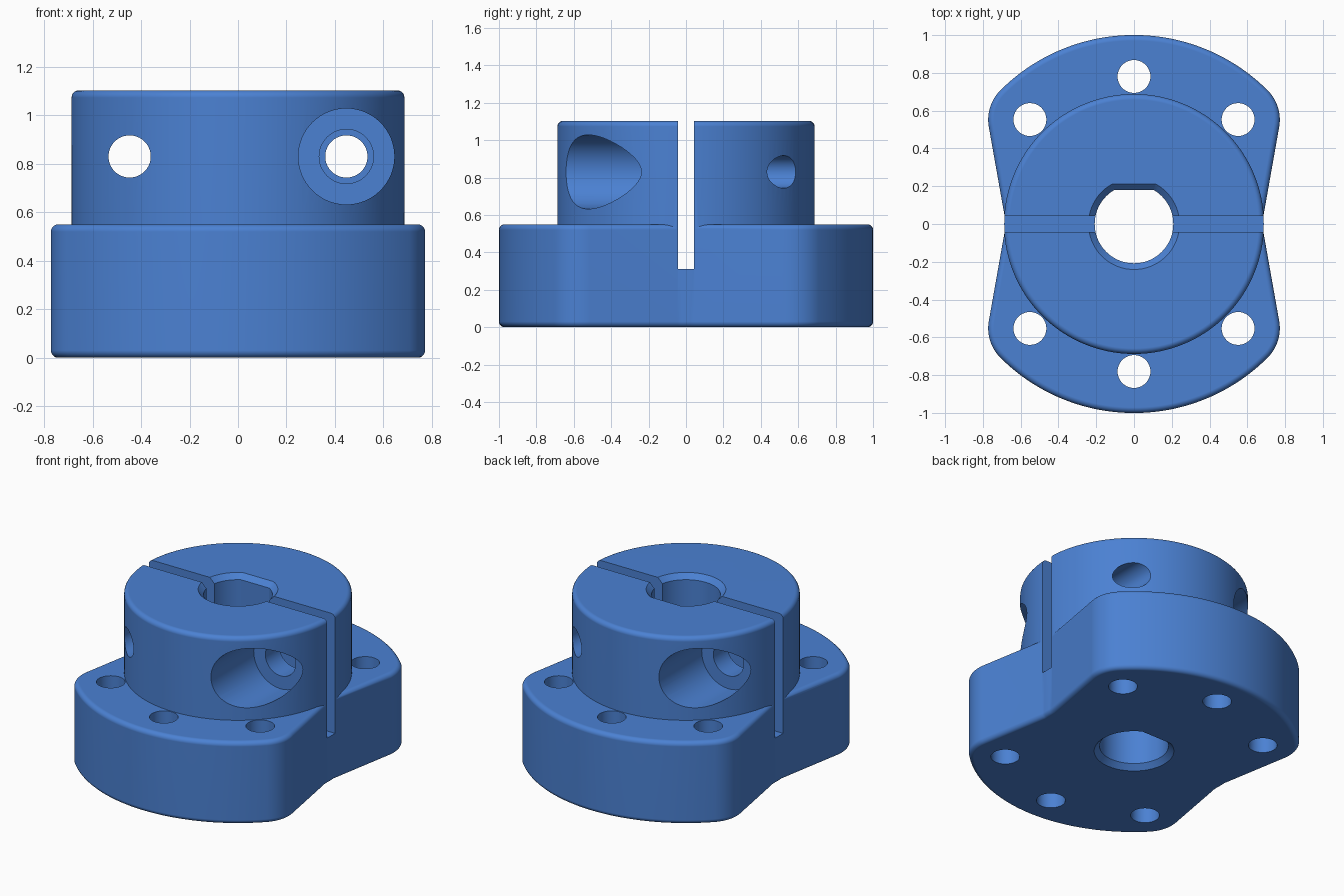
import bpy, bmesh
from math import sin, cos, pi, radians, sqrt, asin

if "Cube" in bpy.data.objects:
    bpy.data.objects.remove(bpy.data.objects["Cube"])

HUB_R, FILLET = 0.688, 0.03
HOLE_Z = 0.83


def arc(cx, cy, r, a0, a1, n):
    return [(cx + r * cos(a0 + (a1 - a0) * i / n), cy + r * sin(a0 + (a1 - a0) * i / n))
            for i in range(n + 1)]


def circle(r, n=64, cx=0, cy=0):
    return arc(cx, cy, r, 0, 2 * pi, n)[:-1]


def loft(name, rings, lay_down=False):
    """Closed solid through a stack of (outline, z) rings; lay_down runs it along y."""
    bm = bmesh.new()
    loops = [[bm.verts.new((x, z, y) if lay_down else (x, y, z)) for x, y in pts]
             for pts, z in rings]
    n = len(loops[0])
    bm.faces.new(loops[0][::-1])
    bm.faces.new(loops[-1])
    for a, b in zip(loops, loops[1:]):
        for i in range(n):
            j = (i + 1) % n
            bm.faces.new((a[i], a[j], b[j], b[i]))
    bmesh.ops.recalc_face_normals(bm, faces=bm.faces)
    mesh = bpy.data.meshes.new(name)
    bm.to_mesh(mesh)
    bm.free()
    ob = bpy.data.objects.new(name, mesh)
    bpy.context.collection.objects.link(ob)
    return ob


def combine(target, tool, op='DIFFERENCE'):
    mod = target.modifiers.new(op.lower(), 'BOOLEAN')
    mod.operation, mod.object, mod.solver = op, tool, 'EXACT'
    bpy.context.view_layer.objects.active = target
    bpy.ops.object.modifier_apply(modifier=mod.name)
    bpy.data.objects.remove(tool)


def rounding(n=5):
    """(inset, drop) pairs of a quarter-round, side to cap."""
    return [(FILLET * (1 - cos(pi / 2 * i / n)), FILLET * (1 - sin(pi / 2 * i / n)))
            for i in range(n + 1)]


def flange_outline(d):
    """Two wide arcs, rounded corners and a pinched waist, inset by d."""
    r, c, tilt = 0.22 - d, 0.552, radians(9.6)
    w = asin(0.045 / HUB_R)
    quarter = arc(0, 0, HUB_R - 0.001 - d, 0, w, 2)
    quarter += arc(c, c, r, -tilt, pi / 4, 14)
    quarter += arc(0, 0, c * sqrt(2) + r, pi / 4, pi / 2, 24)[1:]
    half = quarter + [(-x, y) for x, y in quarter[-2::-1]]
    return half + [(x, -y) for x, y in half[-2:0:-1]]


def d_outline(d, flat=0.18):
    """Round bore with one flat on +y, enlarged by d."""
    r = 0.208 + d
    a = asin((flat + d) / r)
    return arc(0, 0, r, pi - a, 2 * pi + a, 60)


# flange and clamp hub
rnd = rounding()
top = 1.103
body = loft("clamp_hub_flange",
            [(flange_outline(i), d) for i, d in rnd[::-1]] +
            [(flange_outline(i), 0.55 - d) for i, d in rnd])
hub = loft("hub", [(circle(HUB_R, 128), 0.4)] +
           [(circle(HUB_R - i, 128), top - d) for i, d in rnd])
combine(body, hub, 'UNION')

# bore with flat, chamfered at both ends
combine(body, loft("bore", [(d_outline(0.043), -0.01), (d_outline(0), 0.033),
                            (d_outline(0), top - 0.033), (d_outline(0.043), top + 0.01)]))

# flange bolt holes
for x, y in [(0, 0.781), (0.551, 0.553), (-0.551, 0.553)]:
    for s in (1, -1):
        ring = circle(0.087, 40, x, y * s)
        combine(body, loft("bolt_hole", [(ring, -0.1), (ring, 0.7)]))

# opposed clamp screws: head pocket, clearance hole, thread hole
for s in (1, -1):
    for r, y0, y1 in [(0.198, -1, -0.19), (0.112, -0.5, 0), (0.087, -0.1, 1)]:
        ring = circle(r, 64, 0.447 * s, HOLE_Z)
        combine(body, loft("screw_hole", [(ring, y0 * s), (ring, y1 * s)], lay_down=True))

# clamp slot
slot = [(-1, -0.042), (1, -0.042), (1, 0.042), (-1, 0.042)]
combine(body, loft("slot", [(slot, 0.31), (slot, 1.3)]))

# blue finish
blue = bpy.data.materials.new("blue")
blue.diffuse_color = (0.07, 0.22, 0.65, 1)
blue.use_nodes = True
blue.node_tree.nodes["Principled BSDF"].inputs["Base Color"].default_value = blue.diffuse_color
body.data.materials.clear()
body.data.materials.append(blue)
for p in body.data.polygons:
    p.material_index = 0

# smooth shading with crisp edges
bpy.ops.object.select_all(action='DESELECT')
body.select_set(True)
bpy.context.view_layer.objects.active = body
bpy.ops.object.shade_smooth_by_angle(angle=radians(28))
wn = body.modifiers.new("flat_caps", 'WEIGHTED_NORMAL')
wn.keep_sharp = True
